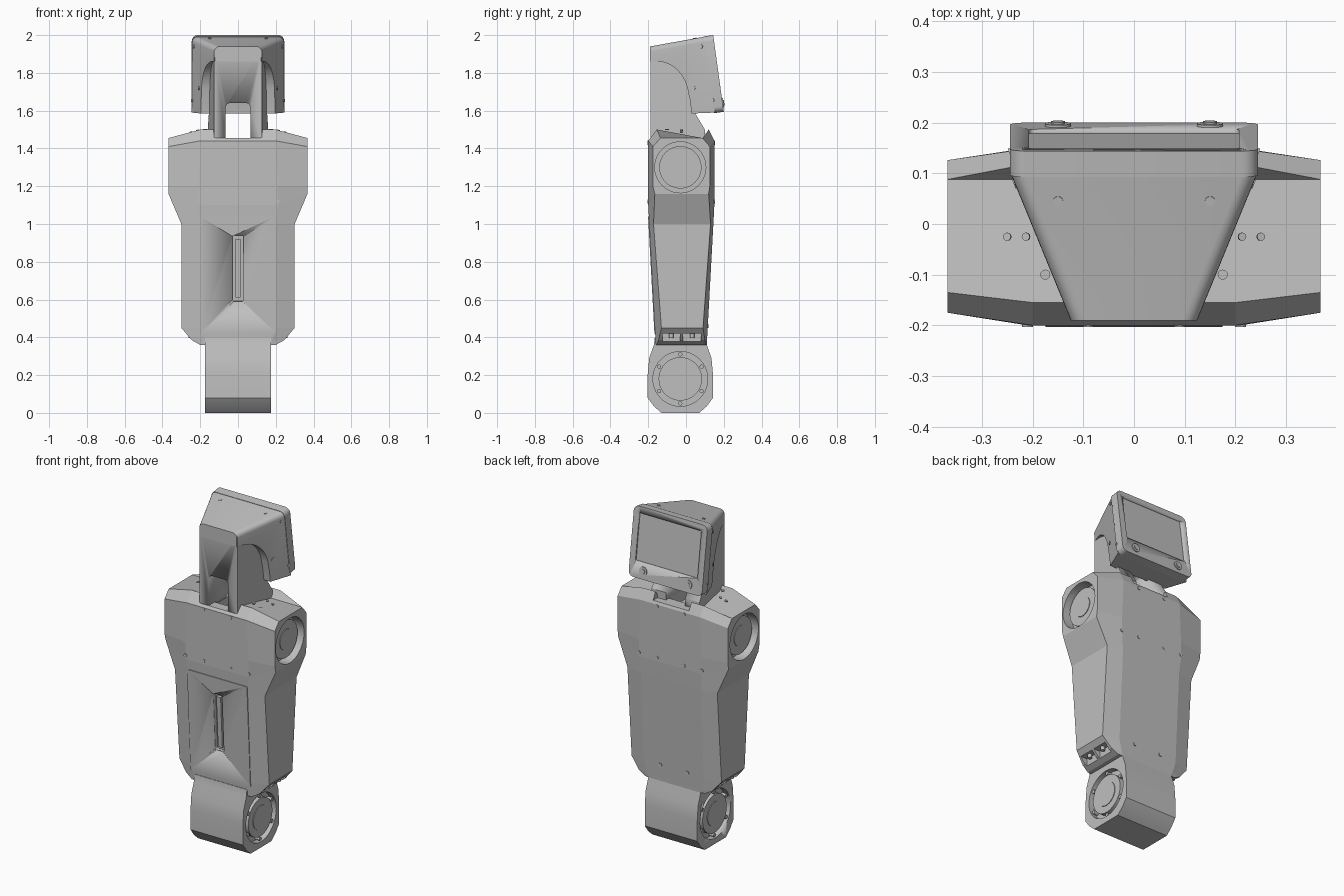
import bpy, bmesh, math
from mathutils import Matrix, Vector

if "Cube" in bpy.data.objects:
    bpy.data.objects.remove(bpy.data.objects["Cube"])

GREY = (0.52, 0.52, 0.52, 1)
grey = bpy.data.materials.new("light grey plastic")
grey.use_nodes = True
grey.diffuse_color = GREY
shader = next(n for n in grey.node_tree.nodes if n.type == "BSDF_PRINCIPLED")
shader.inputs["Base Color"].default_value = GREY
shader.inputs["Roughness"].default_value = 0.6


def finish(name, bm, smooth=True):
    bmesh.ops.recalc_face_normals(bm, faces=bm.faces[:])
    mesh = bpy.data.meshes.new(name)
    bm.to_mesh(mesh)
    bm.free()
    mesh.materials.append(grey)
    ob = bpy.data.objects.new(name, mesh)
    bpy.context.collection.objects.link(ob)
    activate(ob)
    if smooth:
        bpy.ops.object.shade_smooth_by_angle(angle=math.radians(28))
    return ob


def activate(ob):
    bpy.ops.object.select_all(action="DESELECT")
    ob.select_set(True)
    bpy.context.view_layer.objects.active = ob


def box(name, centre, size, matrix=Matrix()):
    bm = bmesh.new()
    place = matrix @ Matrix.Translation(centre) @ Matrix.Diagonal((*size, 1))
    bmesh.ops.create_cube(bm, size=1, matrix=place)
    return finish(name, bm, False)


def disc(name, centre, axis, radius, depth, sides=40, matrix=Matrix()):
    bm = bmesh.new()
    turn = Vector(axis).to_track_quat("Z", "Y").to_matrix().to_4x4()
    bmesh.ops.create_cone(bm, cap_ends=True, segments=sides, radius1=radius, radius2=radius,
                          depth=depth, matrix=matrix @ Matrix.Translation(centre) @ turn)
    return finish(name, bm)


def loft(rings, close=False):
    """Skin between closed rings of points, capped at both ends."""
    bm = bmesh.new()
    rows = [[bm.verts.new(p) for p in ring] for ring in rings]
    for low, high in zip(rows, rows[1:]):
        for i in range(len(low)):
            j = (i + 1) % len(low)
            bm.faces.new((low[i], low[j], high[j], high[i]))
    bm.faces.new(rows[0][::-1])
    bm.faces.new(rows[-1])
    return bm


def side_profile(points, width):
    """Span a (y, z) outline across x, with a half width that varies."""
    return loft([[(s * width(y, z), y, z) for y, z in points] for s in (-1, 1)])


def rounded_plate(name, w, h, radius, y0, y1, matrix=Matrix(), centre=(0, 0)):
    outline = []
    for k, (sx, sz) in enumerate(((1, 1), (-1, 1), (-1, -1), (1, -1))):
        for step in range(7):
            a = math.pi / 2 * (k + step / 6)
            outline.append((centre[0] + sx * (w / 2 - radius) + radius * math.cos(a),
                            centre[1] + sz * (h / 2 - radius) + radius * math.sin(a)))
    return finish(name, loft([[matrix @ Vector((x, y, z)) for x, z in outline]
                              for y in (y0, y1)]))


def cut(ob, *cutters):
    for cutter in cutters:
        cutter.hide_render = True
        mod = ob.modifiers.new("cut", "BOOLEAN")
        mod.operation, mod.solver, mod.object = "DIFFERENCE", "EXACT", cutter
        activate(ob)
        bpy.ops.object.modifier_apply(modifier=mod.name)
    for cutter in cutters:
        bpy.data.objects.remove(cutter)


def arc(cy, cz, ry, rz, start, end, steps):
    for i in range(steps + 1):
        a = math.radians(start + (end - start) * i / steps)
        yield cy + ry * math.cos(a), cz + rz * math.sin(a)


# Torso: eight-sided sections
# inner z, outer z, inner half width, outer half width, front, back, side front, side back
sections = [
    (0.36, 0.36, 0.17, 0.20, -0.16, 0.11, -0.155, 0.105),
    (0.38, 0.385, 0.18, 0.245, -0.161, 0.111, -0.145, 0.10),
    (0.45, 0.45, 0.20, 0.30, -0.165, 0.115, -0.13, 0.09),
    (1.00, 1.00, 0.20, 0.30, -0.194, 0.145, -0.172, 0.13),
    (1.10, 1.16, 0.21, 0.368, -0.20, 0.15, -0.165, 0.12),
    (1.20, 1.20, 0.21, 0.368, -0.20, 0.15, -0.175, 0.126),
    (1.44, 1.41, 0.20, 0.368, -0.20, 0.15, -0.175, 0.126),
    (1.50, 1.455, 0.20, 0.368, -0.155, 0.12, -0.135, 0.088),
]
rings = []
for zi, zo, xi, xo, front, back, sf, sb in sections:
    half = [(xi, front, zi), (xo, sf, zo), (xo, sb, zo), (xi, back, zi)]
    rings.append(half + [(-x, y, z) for x, y, z in reversed(half)])
torso = finish("torso", loft(rings), False)

lean = Matrix.Translation((0, -0.18, 0.73)) @ Matrix.Rotation(0.054, 4, "X")
panel = rounded_plate("front_panel", 0.40, 0.62, 0.008, -0.004, 0.004, lean)
for part in (torso, panel):
    cut(part, rounded_plate("slot_cutter", 0.06, 0.35, 0.01, -0.05, 0.022, lean, (0, 0.035)))
box("slot_bar", (0, 0.014, 0.035), (0.028, 0.02, 0.31), lean)

# Neck socket in the torso top
cut(torso, box("socket_cutter", (0, 0, 1.56), (0.24, 0.6, 0.21)),
    box("socket_pit_cutter", (0, -0.03, 1.45), (0.13, 0.2, 0.12)))

# Shoulder joints and lower connector pockets on both sides
for s, side in ((1, "left"), (-1, "right")):
    cut(torso, disc("shoulder_cutter", (s * 0.36, -0.03, 1.30), (1, 0, 0), 0.135, 0.11))
    disc(f"{side}_shoulder_disc", (s * 0.315, -0.03, 1.30), (1, 0, 0), 0.112, 0.05)
    disc(f"{side}_shoulder_hub", (s * 0.338, -0.03, 1.30), (1, 0, 0), 0.06, 0.012)
    for y in (-0.078, 0.032):
        cut(torso, box("pocket_cutter", (s * 0.32, y, 0.36), (0.18, 0.095, 0.12)))
        disc(f"{side}_connector", (s * 0.25, y, 0.412), (0, 0, 1), 0.012, 0.03, 16)

# Waist joint
waist_half = [(0.135, 0.40), (0.14, 0.36), (0.165, 0.29), (0.173, 0.20), (0.173, 0.08),
              (0.14, 0.035), (0.10, 0.0)]
outline = [(-0.03 - y, z) for y, z in waist_half] + [(-0.03 + y, z) for y, z in reversed(waist_half)]
waist = finish("waist", side_profile(outline, lambda y, z: 0.175))
for s, side in ((1, "left"), (-1, "right")):
    cut(waist, disc("waist_cutter", (s * 0.18, -0.03, 0.18), (1, 0, 0), 0.145, 0.08))
    disc(f"{side}_waist_disc", (s * 0.15, -0.03, 0.18), (1, 0, 0), 0.115, 0.04)
    disc(f"{side}_waist_hub", (s * 0.171, -0.03, 0.18), (1, 0, 0), 0.072, 0.006)
    for k in range(6):
        a = math.radians(30 + 60 * k)
        disc(f"{side}_waist_bolt", (s * 0.15, -0.03 + 0.13 * math.cos(a), 0.18 + 0.13 * math.sin(a)),
             (1, 0, 0), 0.011, 0.04, 12)

# Neck, narrower at the front, with an open window
neck_outline = [(-0.187, 1.92), (-0.187, 1.44), (0.10, 1.44), (0.10, 1.50), (0.04, 1.60), (0.04, 1.70),
                (-0.04, 1.85), (-0.11, 1.91)]
neck = finish("neck", side_profile(neck_outline, lambda y, z: 0.126 + 0.12 * (y + 0.187)))
cut(neck, rounded_plate("window_cutter", 0.13, 0.30, 0.022, -0.4, 0.4, Matrix(), (0, 1.49)))


# Head shell: tapers to the front, with arched cut-outs over the neck
def head_width(y, z):
    return 0.245 - 0.40 * (0.10 - 0.137 * (z - 1.99) - y)


head_outline = [(-0.19, 1.94), (0.10, 1.992), (0.155, 1.59), (0.03, 1.585), (0.02, 1.66)]
head_outline += list(arc(-0.15, 1.66, 0.165, 0.20, 8, 90, 12)) + [(-0.19, 1.86)]
bm = side_profile(head_outline, head_width)
bm.edges.ensure_lookup_table()
top_edges = [e for e in bm.edges if all(v.co.z > 1.9 for v in e.verts)
             and e.verts[0].co.x * e.verts[1].co.x > 0]
bmesh.ops.bevel(bm, geom=top_edges, offset=0.028, segments=5, profile=0.5, affect="EDGES")
finish("head_shell", bm)

# Screen housing, leaning back
tilt = Matrix.Translation((0, 0.172, 1.797)) @ Matrix.Rotation(0.137, 4, "X")
bezel = rounded_plate("screen_housing", 0.49, 0.41, 0.032, -0.052, 0, tilt)
cut(bezel, rounded_plate("screen_cutter", 0.414, 0.275, 0.008, -0.008, 0.05, tilt, (0, 0.03)))
for x in (-0.15, 0.15):
    disc("camera_ring", (x, 0, -0.157), (0, 1, 0), 0.026, 0.01, 28, tilt)
    disc("camera_lens", (x, 0.004, -0.157), (0, 1, 0), 0.014, 0.01, 20, tilt)

# Screws and side vents
for s in (1, -1):
    for x, z in ((0.09, 1.43), (0.09, 1.12), (0.21, 1.12)):
        disc("front_screw", (s * x, -0.199, z), (0, 1, 0), 0.011, 0.008, 12)
        disc("back_screw", (s * x, 0.149, z), (0, 1, 0), 0.011, 0.008, 12)
    disc("lower_back_screw", (s * 0.09, 0.116, 0.46), (0, 1, 0), 0.011, 0.008, 12)
    for x in (0.213, 0.25):
        disc("shoulder_screw", (s * x, -0.025, 1.5 - 0.268 * (x - 0.2)), (s * 0.26, 0, 1), 0.008, 0.006, 12)
    disc("top_screw", (s * 0.175, -0.10, 1.50), (0, 0, 1), 0.01, 0.006, 12)
    disc("head_screw", (s * 0.15, 0.045, 1.982), (0, -0.18, 1), 0.01, 0.006, 12)
    for y, z in ((0.08, 1.94), (0.04, 1.72), (0.14, 1.655)):
        disc("head_side_screw", (s * head_width(y, z), y, z), (s, -0.4, 0), 0.01, 0.006, 12)
